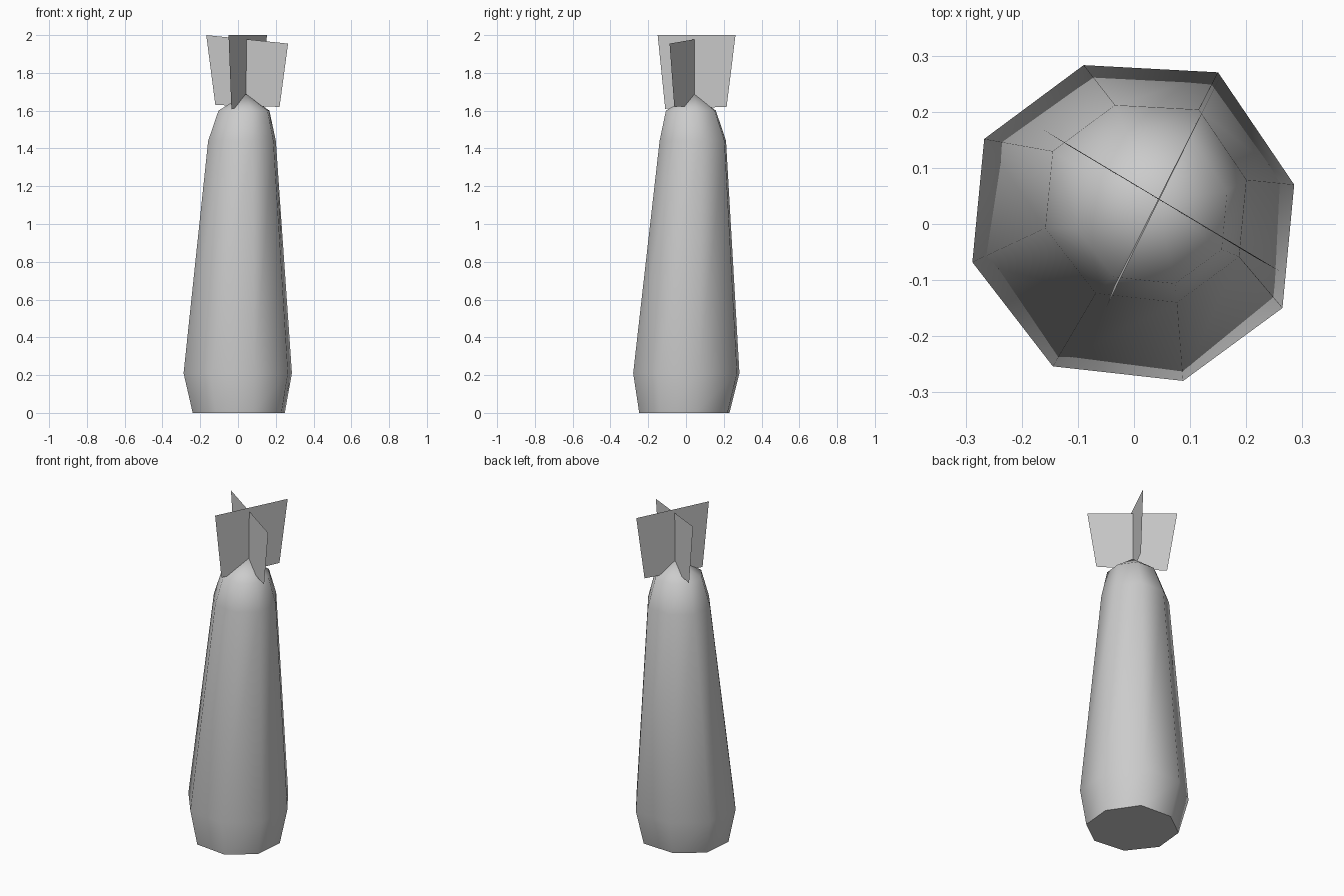
import bpy, bmesh
from math import radians, cos, sin

# Remove the default object
cube = bpy.data.objects.get("Cube")
if cube:
    bpy.data.objects.remove(cube, do_unlink=True)

# Single grey finish
grey = bpy.data.materials.new("plain_grey")
grey.use_nodes = True
colour = (0.6, 0.6, 0.6, 1.0)
grey.diffuse_color = colour
grey.node_tree.nodes["Principled BSDF"].inputs["Base Color"].default_value = colour


def make_object(name, bm):
    bmesh.ops.recalc_face_normals(bm, faces=bm.faces)
    mesh = bpy.data.meshes.new(name)
    bm.to_mesh(mesh)
    bm.free()
    mesh.materials.append(grey)
    obj = bpy.data.objects.new(name, mesh)
    bpy.context.collection.objects.link(obj)
    return obj


# Slightly uneven eight-sided cross-section: angle, radius
SECTION = [(13.8, 0.294), (61, 0.309), (107.6, 0.297), (150.4, 0.307),
           (193.3, 0.296), (240.3, 0.292), (287.4, 0.293), (330.5, 0.304)]

# Body rings: centre x, centre y, height, scale of the section
RINGS = [(0.005, -0.01, 0.0, 0.85), (0, 0, 0.21, 1.0),
         (0.022, 0.035, 1.44, 0.625), (0.032, 0.025, 1.6, 0.47)]
APEX = (0.04, 0.042, 1.69)


def make_body():
    bm = bmesh.new()
    rings = []
    for cx, cy, z, scale in RINGS:
        rings.append([bm.verts.new((cx + scale * r * cos(radians(a)),
                                    cy + scale * r * sin(radians(a)), z))
                      for a, r in SECTION])
    n = len(SECTION)
    for low, high in zip(rings, rings[1:]):
        for i in range(n):
            j = (i + 1) % n
            bm.faces.new((low[i], low[j], high[j], high[i]))
    # Pointed tail cap
    tip = bm.verts.new(APEX)
    for i in range(n):
        bm.faces.new((rings[-1][i], rings[-1][(i + 1) % n], tip))
    for face in bm.faces:
        face.smooth = True
    # Flat base with a crisp rim
    base = bm.faces.new(rings[0][::-1])
    base.smooth = False
    for edge in base.edges:
        edge.smooth = False
    return make_object("body", bm)


def make_fin(name, corners):
    bm = bmesh.new()
    bm.faces.new([bm.verts.new(c) for c in corners])
    return make_object(name, bm)


make_body()

# Two crossed flaring tail plates
make_fin("long_tail_fin", [(-0.035, -0.11, 1.61), (0.13, 0.215, 1.62),
                           (0.153, 0.262, 2.0), (-0.05, -0.15, 2.0)])
make_fin("cross_tail_fin", [(-0.12, 0.142, 1.63), (0.22, -0.062, 1.62),
                            (0.265, -0.087, 1.955), (-0.168, 0.172, 2.0)])
